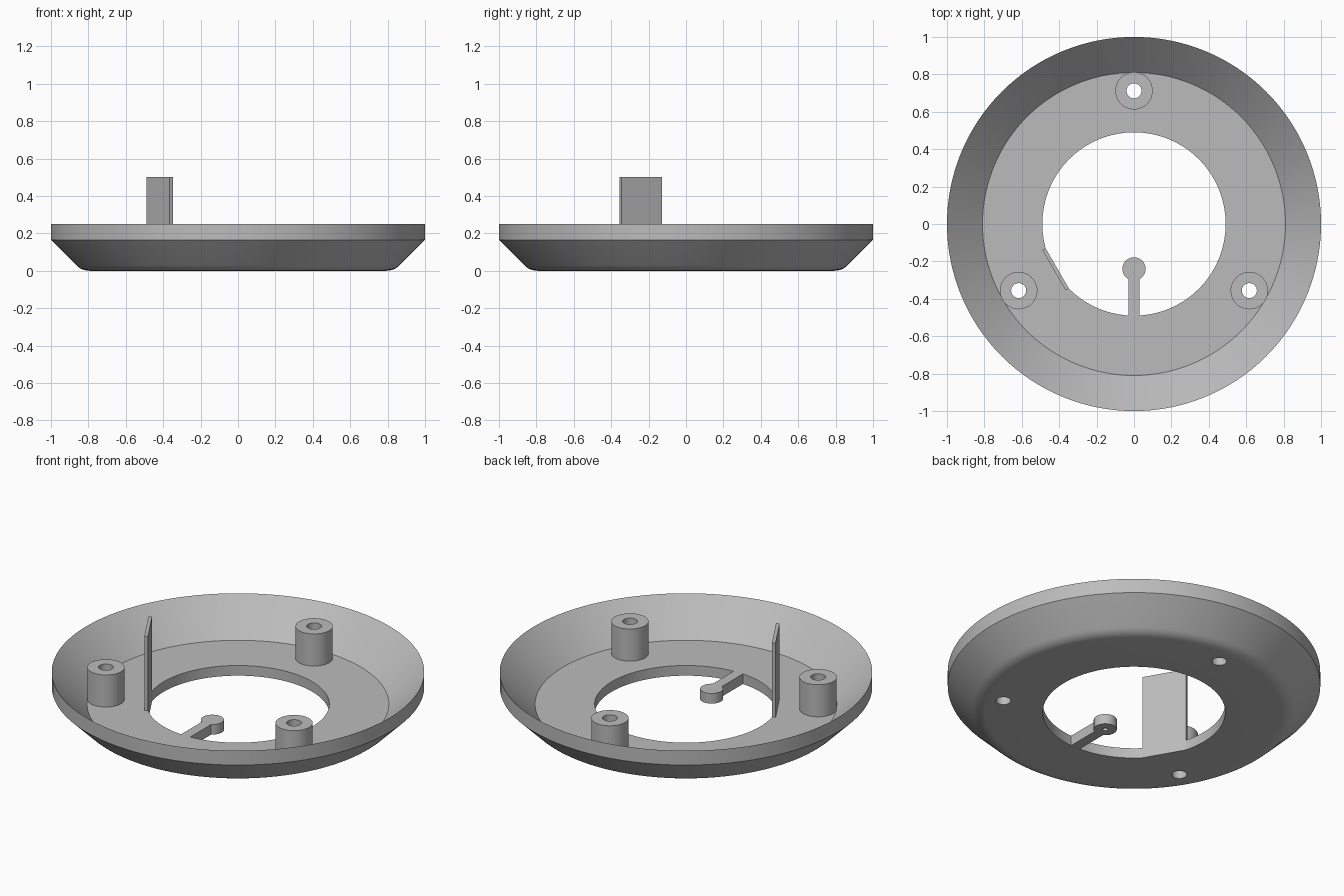
import bpy, bmesh
from math import sin, cos, pi, radians
from mathutils import Matrix

if "Cube" in bpy.data.objects:
    bpy.data.objects.remove(bpy.data.objects["Cube"])

FLOOR, HOLE_R, RIM_Z = 0.06, 0.49, 0.25
BOSS_RADIUS, SCREW_R = 0.712, 0.04

grey = bpy.data.materials.new("light grey plastic")
grey.use_nodes = True
colour = (0.5, 0.5, 0.5, 1)
grey.diffuse_color = colour
grey.node_tree.nodes["Principled BSDF"].inputs["Base Color"].default_value = colour


def finish(bm, name, matrix=None):
    """Turn a bmesh into a finished object."""
    bmesh.ops.recalc_face_normals(bm, faces=bm.faces)
    mesh = bpy.data.meshes.new(name)
    bm.to_mesh(mesh)
    bm.free()
    if matrix:
        mesh.transform(matrix)
    mesh.materials.append(grey)
    obj = bpy.data.objects.new(name, mesh)
    bpy.context.collection.objects.link(obj)
    return obj


def lathe(name, profile, steps, closed=True, centre=(0, 0, 0)):
    """Spin an (r, z) profile round the z axis."""
    bm = bmesh.new()
    verts = [bm.verts.new((r, 0, z)) for r, z in profile]
    edges = [bm.edges.new(pair) for pair in zip(verts, verts[1:])]
    if closed:
        edges.append(bm.edges.new((verts[-1], verts[0])))
    bmesh.ops.spin(bm, geom=verts + edges, cent=(0, 0, 0), axis=(0, 0, 1),
                   angle=2 * pi, steps=steps, use_merge=True)
    bmesh.ops.remove_doubles(bm, verts=bm.verts, dist=1e-5)
    return finish(bm, name, Matrix.Translation(centre))


def box(name, size, centre, turn=0):
    bm = bmesh.new()
    bmesh.ops.create_cube(bm, size=1, matrix=Matrix.Diagonal((*size, 1)))
    return finish(bm, name, Matrix.Rotation(turn, 4, "Z") @ Matrix.Translation(centre))


def smooth(obj):
    bpy.ops.object.select_all(action="DESELECT")
    obj.select_set(True)
    bpy.context.view_layer.objects.active = obj
    bpy.ops.object.shade_smooth_by_angle(angle=radians(25))


# Dish: flat floor, filleted lower corner, sloped wall with a knife-edge rim
fillet = 0.1
flat_end = 0.835 - fillet * 0.414
corner = [(flat_end + fillet * sin(a), fillet * (1 - cos(a)))
          for a in (radians(45) * i / 6 for i in range(7))]
dish = lathe("dish", [(HOLE_R, FLOOR), (HOLE_R, 0), *corner,
                      (1, 0.165), (1, RIM_Z), (0.81, FLOOR)], 128)

# Screw bosses on the floor, with holes running through the dish
for label, angle in (("back", 90), ("right", 210), ("left", 330)):
    a = radians(angle)
    spot = (BOSS_RADIUS * cos(a), BOSS_RADIUS * sin(a), 0)
    smooth(lathe(f"screw_boss_{label}", [(SCREW_R, FLOOR), (0.1, FLOOR),
                                         (0.1, RIM_Z), (SCREW_R, RIM_Z)], 48, centre=spot))
    cutter = lathe(f"screw_hole_cutter_{label}", [(0, -0.1), (SCREW_R, -0.1),
                                                  (SCREW_R, 0.12), (0, 0.12)],
                   48, closed=False, centre=spot)
    cutter.hide_render = True
    cutter.hide_set(True)
    cut = dish.modifiers.new(f"screw_hole_{label}", "BOOLEAN")
    cut.operation, cut.solver, cut.object = "DIFFERENCE", "EXACT", cutter

# Apply the cuts, then remove the cutters
bpy.context.view_layer.objects.active = dish
for name in [m.name for m in dish.modifiers]:
    cutter = dish.modifiers[name].object
    bpy.ops.object.modifier_apply(modifier=name)
    bpy.data.objects.remove(cutter)
smooth(dish)

# Arm reaching into the opening, ending in a round pad with a pilot hole below
pad_y, arm_end = -0.24, -0.295
arm_start = -HOLE_R
box("arm", (0.06, arm_end - arm_start, FLOOR), (0, (arm_start + arm_end) / 2, FLOOR / 2))
smooth(lathe("arm_pad", [(0, FLOOR), (0.062, FLOOR), (0.062, 0), (0.014, 0),
                         (0.014, 0.04), (0, 0.04)], 48, closed=False, centre=(0, pad_y, 0)))

# Upright thin plate along a chord of the opening
box("upright_plate", (0.02, 0.25, 0.5), (0.484, 0, 0.25), radians(210))
